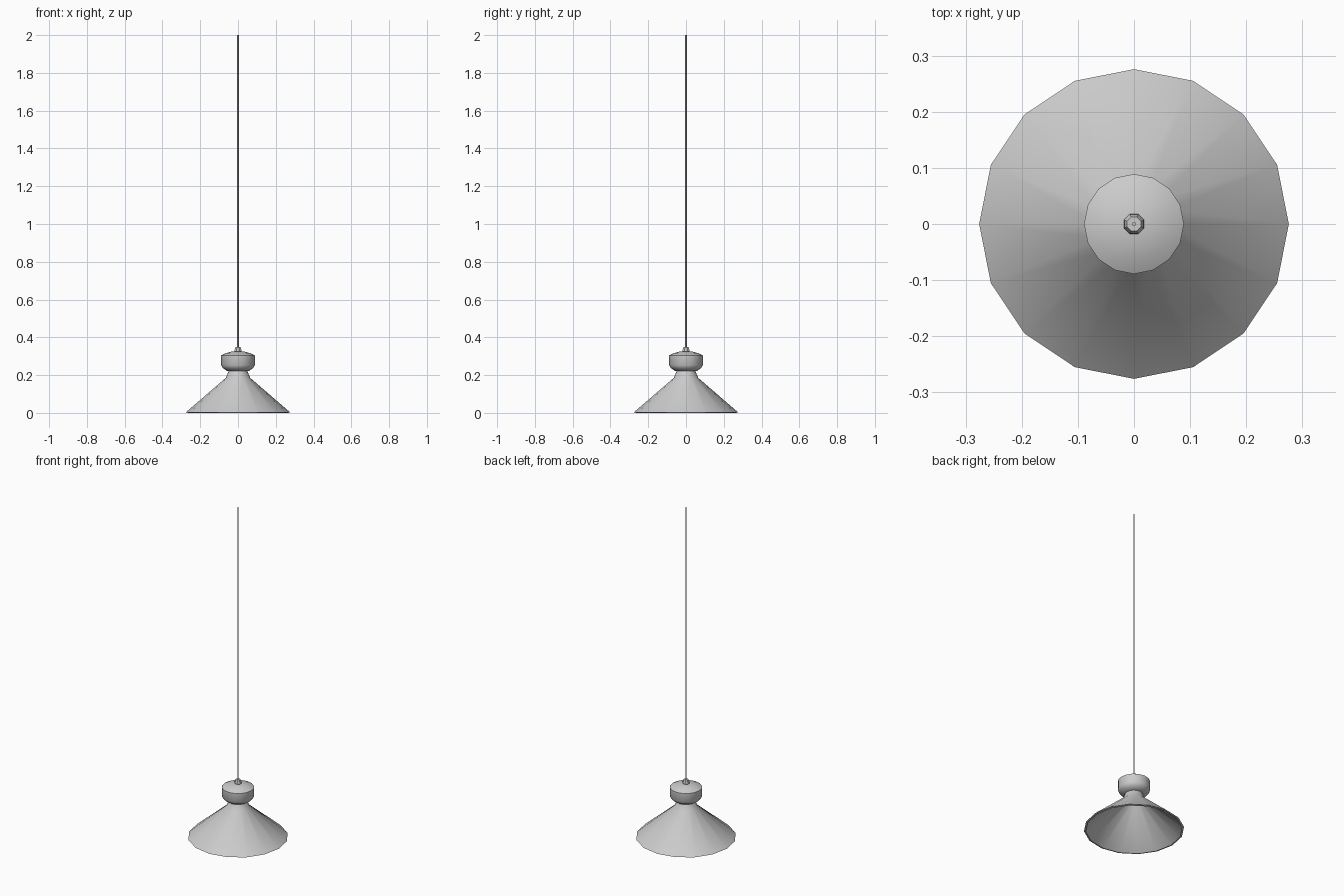
import bpy, bmesh, math

if "Cube" in bpy.data.objects:
    bpy.data.objects.remove(bpy.data.objects["Cube"])


def lathe(name, profile, sides, turn=0.0, closed=False, angle=30):
    """Spin a (radius, z) profile around z; open ends are capped."""
    bm = bmesh.new()
    rings = []
    for r, z in profile:
        rings.append([bm.verts.new((r * math.cos(turn + 2 * math.pi * i / sides),
                                    r * math.sin(turn + 2 * math.pi * i / sides), z))
                      for i in range(sides)])
    pairs = list(zip(rings, rings[1:]))
    if closed:
        pairs.append((rings[-1], rings[0]))
    else:
        bm.faces.new(rings[0][::-1])
        bm.faces.new(rings[-1])
    for a, b in pairs:
        for i in range(sides):
            j = (i + 1) % sides
            bm.faces.new((a[i], a[j], b[j], b[i]))
    bmesh.ops.recalc_face_normals(bm, faces=bm.faces)
    mesh = bpy.data.meshes.new(name)
    bm.to_mesh(mesh)
    bm.free()
    obj = bpy.data.objects.new(name, mesh)
    bpy.context.collection.objects.link(obj)
    bpy.ops.object.select_all(action='DESELECT')
    obj.select_set(True)
    bpy.context.view_layer.objects.active = obj
    bpy.ops.object.shade_smooth_by_angle(angle=math.radians(angle))
    return obj


# Flared shade with a thin wall and a narrow neck
lathe("shade", [(0.276, 0.003), (0.065, 0.185), (0.048, 0.225),
                (0.040, 0.225), (0.056, 0.180), (0.266, 0.0)],
      16, closed=True, angle=40)

# Rounded housing above the neck
lathe("housing", [(0.058, 0.222), (0.080, 0.237), (0.089, 0.252), (0.089, 0.304),
                  (0.066, 0.316), (0.035, 0.324), (0.012, 0.327)], 16, angle=50)

# Octagonal cord grip
lathe("cord_grip", [(0.015, 0.318), (0.0195, 0.328), (0.018, 0.340), (0.0135, 0.350)],
      8, turn=math.pi / 8, angle=20)

# Long hanging cord
lathe("cord", [(0.004, 0.34), (0.004, 2.0)], 8, angle=50)
